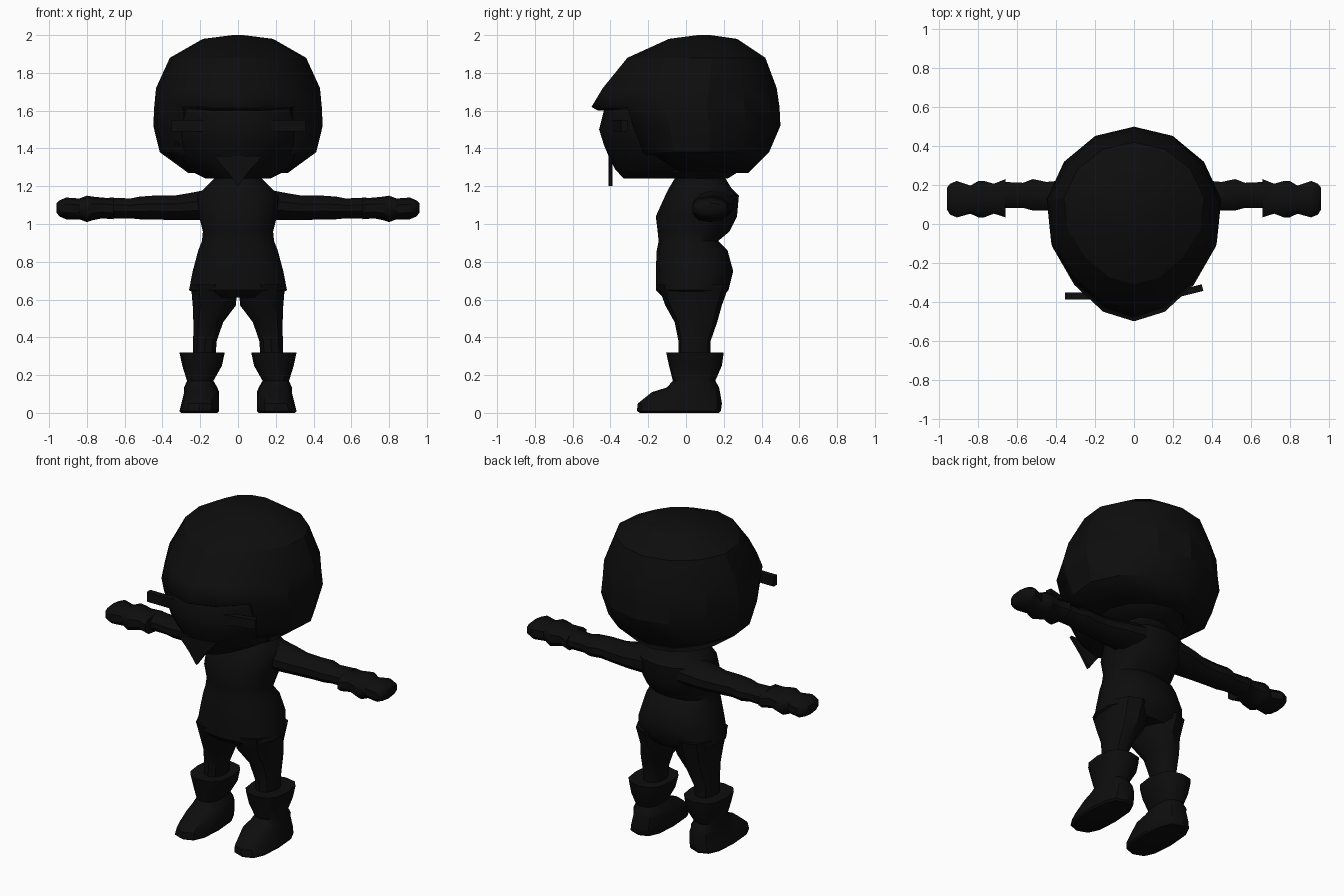
import bpy, bmesh, math
from mathutils import Matrix

if "Cube" in bpy.data.objects:
    bpy.data.objects.remove(bpy.data.objects["Cube"])

BLACK = (0.004, 0.004, 0.004, 1)
black = bpy.data.materials.new("near_black")
black.use_nodes = True
black.diffuse_color = BLACK
black.node_tree.nodes["Principled BSDF"].inputs["Base Color"].default_value = BLACK


def finish(name, bm, mirror=False, angle=40):
    bmesh.ops.recalc_face_normals(bm, faces=bm.faces)
    mesh = bpy.data.meshes.new(name)
    bm.to_mesh(mesh)
    bm.free()
    mesh.materials.append(black)
    ob = bpy.data.objects.new(name, mesh)
    bpy.context.collection.objects.link(ob)
    bpy.ops.object.select_all(action='DESELECT')
    ob.select_set(True)
    bpy.context.view_layer.objects.active = ob
    bpy.ops.object.shade_smooth_by_angle(angle=math.radians(angle))
    if mirror:
        ob.modifiers.new("mirror", 'MIRROR')
    return ob


def loft(rings, axis='z', sides=12, square=1.0, taper=0.0):
    """Skin rings of (position, low a, high a, low b, high b) along an axis."""
    bm = bmesh.new()
    loops = []
    for t, a0, a1, b0, b1 in rings:
        loop = []
        for i in range(sides):
            ang = math.tau * i / sides + math.pi / 2
            c, s = math.cos(ang), math.sin(ang)
            u = math.copysign(abs(c) ** square, c) * (1 - taper * max(0, -s))
            v = math.copysign(abs(s) ** square, s)
            a = (a0 + a1) / 2 + u * (a1 - a0) / 2
            b = (b0 + b1) / 2 + v * (b1 - b0) / 2
            loop.append(bm.verts.new((a, b, t) if axis == 'z' else (t, a, b)))
        loops.append(loop)
    for p, q in zip(loops, loops[1:]):
        for i in range(sides):
            j = (i + 1) % sides
            bm.faces.new((p[i], p[j], q[j], q[i]))
    bm.faces.new(loops[0])
    bm.faces.new(loops[-1])
    return bm


def centred(rows):
    return [(z, -w, w, f, b) for z, w, f, b in rows]


# Hair shell: open at the face, with a protruding fringe
hair = loft(centred([
    (2.0, .03, .06, .13), (1.98, .19, -.09, .27), (1.88, .37, -.31, .42),
    (1.72, .445, -.44, .48), (1.62, .455, -.5, .495), (1.52, .46, -.46, .5),
    (1.38, .425, -.38, .44), (1.27, .27, -.26, .33)]), sides=14, taper=.22)
cut = [f for f in hair.faces if f.calc_center_median().z < 1.61
       and (f.calc_center_median().y < -.2 or len(f.verts) > 4)]
bmesh.ops.delete(hair, geom=cut, context='FACES')
shell = finish("hair", hair, angle=25)
solid = shell.modifiers.new("thickness", 'SOLIDIFY')
solid.thickness = .04
solid.offset = -1

# Head inside the hair
finish("head", loft(centred([
    (1.8, .36, -.34, .4), (1.62, .41, -.43, .44), (1.5, .41, -.46, .44),
    (1.42, .385, -.435, .4), (1.36, .34, -.41, .36), (1.29, .27, -.375, .3),
    (1.24, .17, -.33, .22)]), sides=16, taper=.15))

# Neck, torso and hips
finish("torso", loft(centred([
    (1.3, .12, -.04, .2), (1.24, .13, -.06, .21), (1.19, .18, -.09, .24),
    (1.15, .22, -.11, .28), (1.04, .21, -.16, .27), (.96, .19, -.15, .23),
    (.91, .195, -.145, .17), (.86, .215, -.155, .22), (.75, .245, -.16, .25),
    (.65, .265, -.16, .225), (.61, .2, -.12, .19)]), sides=14, square=.85))

# Arms with sleeve ridges
finish("arms", loft([
    (.12, .02, .26, 1.02, 1.19), (.25, .04, .25, 1.02, 1.165),
    (.34, .06, .23, 1.02, 1.15), (.45, .065, .22, 1.025, 1.15),
    (.52, .065, .235, 1.025, 1.145), (.57, .08, .215, 1.03, 1.135),
    (.68, .08, .22, 1.03, 1.14)], axis='x', sides=10), mirror=True)

# Flared gloves with mitten hands
finish("gloves", loft([
    (.66, .03, .235, 1.025, 1.135), (.72, .05, .21, 1.03, 1.14),
    (.77, .03, .225, 1.02, 1.145), (.8, .03, .225, 1.01, 1.15),
    (.84, .05, .2, 1.025, 1.135), (.91, .03, .225, 1.025, 1.14),
    (.945, .045, .21, 1.04, 1.125), (.96, .07, .19, 1.06, 1.11)],
    axis='x', sides=10, square=.8), mirror=True)

# Legs
finish("legs", loft([
    (.68, 0, .255, -.15, .23), (.57, .005, .245, -.11, .19),
    (.48, .075, .24, -.06, .165), (.38, .11, .24, -.04, .13),
    (.25, .12, .24, -.04, .13)], sides=10, square=.9), mirror=True)

# Boots with flared cuffs and long toes
finish("boots", loft([
    (.32, .07, .31, -.105, .2), (.25, .085, .295, -.09, .19),
    (.17, .13, .27, -.07, .155), (.135, .11, .285, -.1, .175),
    (.11, .1, .285, -.18, .18), (.05, .1, .3, -.255, .19),
    (.01, .1, .31, -.26, .185), (0, .11, .3, -.245, .175)],
    sides=12, square=.75), mirror=True)

# Pointed chin tuft
tuft = bmesh.new()
outline = [(-.13, 1.36), (-.05, 1.27), (0, 1.2), (.05, 1.27), (.13, 1.36)]
face = tuft.faces.new([tuft.verts.new((x, -.41, z)) for x, z in outline])
out = bmesh.ops.extrude_face_region(tuft, geom=[face])
for v in out["geom"]:
    if isinstance(v, bmesh.types.BMVert):
        v.co.y += .02
finish("chin_tuft", tuft)

# Flat bars at the sides of the face
for name, x, y, z, turn in (("right_face_bar", -.26, -.37, 1.52, 0),
                            ("left_face_bar", .26, -.35, 1.52, 14)):
    bar = bmesh.new()
    bmesh.ops.create_cube(bar, size=1, matrix=Matrix.Translation((x, y, z))
                          @ Matrix.Rotation(math.radians(turn), 4, 'Z')
                          @ Matrix.Diagonal((.19, .035, .06, 1)))
    finish(name, bar)
